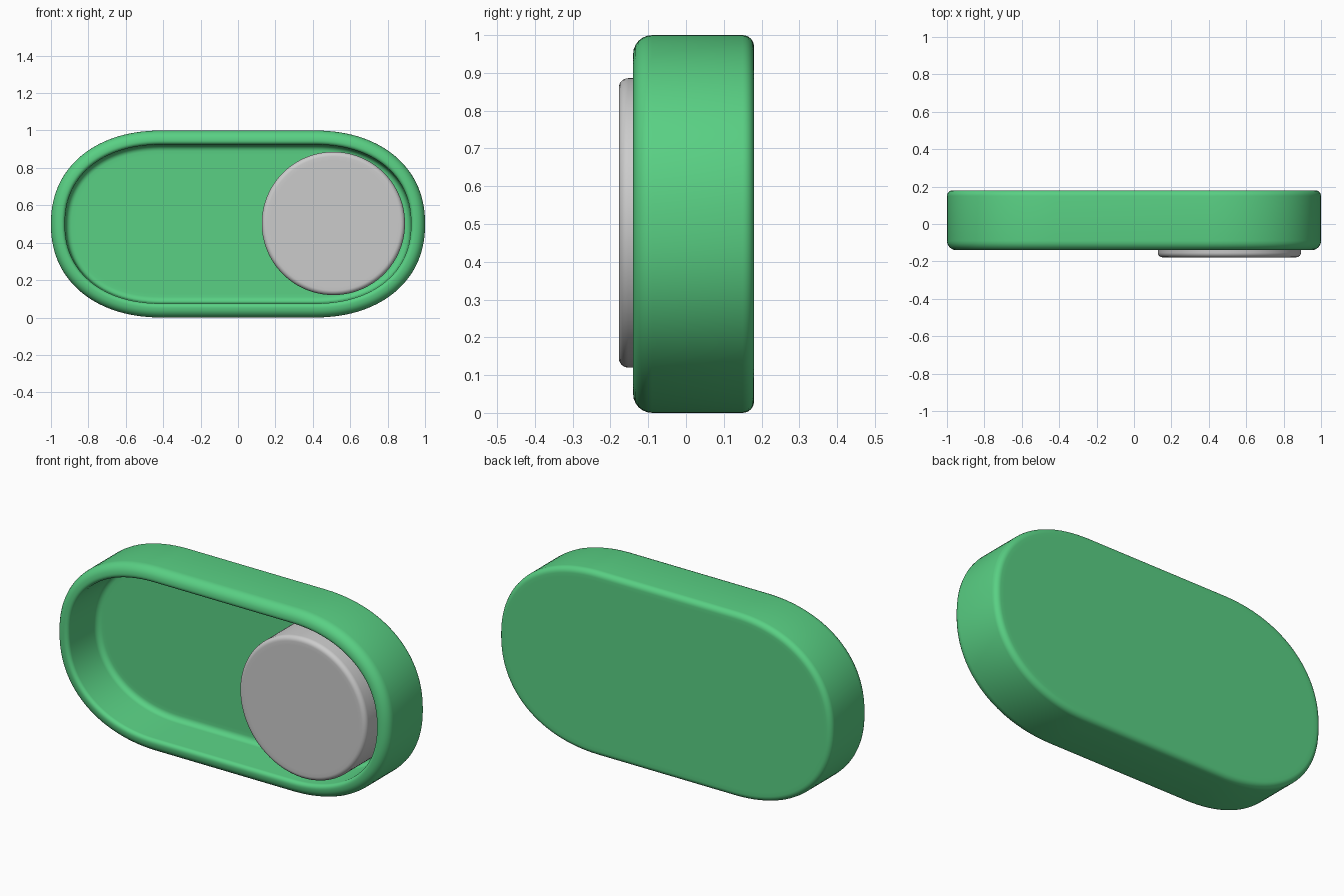
import bpy, bmesh, math
from mathutils import Vector

if "Cube" in bpy.data.objects:
    bpy.data.objects.remove(bpy.data.objects["Cube"])


def arc(cx, cy, r, a0, a1, n=6):
    """Fillet points for a (inset, depth) profile, angles in degrees."""
    return [(cx + r * math.cos(math.radians(a0 + (a1 - a0) * i / n)),
             cy + r * math.sin(math.radians(a0 + (a1 - a0) * i / n)))
            for i in range(n + 1)]


def pill(t):
    """Soft stadium outline, 2 wide and 1 tall."""
    c, s, p = math.cos(t), math.sin(t), 2 / 2.2
    x = math.copysign(0.4 + 0.6 * abs(c) ** p, c)
    return Vector((x, 0.5 + math.copysign(0.5 * abs(s) ** p, s)))


def disc(t):
    return Vector((0.51 + 0.383 * math.cos(t), 0.503 + 0.383 * math.sin(t)))


def loft(name, outline, profile, count=128):
    """Sweep an (inset, depth) profile round an outline and cap both ends."""
    bm = bmesh.new()
    ts = [(i + 0.5) * math.tau / count for i in range(count)]
    points = []
    for t in ts:
        d = (outline(t + 1e-4) - outline(t - 1e-4)).normalized()
        points.append((outline(t), Vector((d.y, -d.x))))
    rings = []
    for inset, y in profile:
        ring = []
        for p, n in points:
            q = p - n * inset
            ring.append(bm.verts.new((q.x, y, q.y)))
        rings.append(ring)
    for a, b in zip(rings, rings[1:]):
        for i in range(count):
            j = (i + 1) % count
            bm.faces.new((a[i], a[j], b[j], b[i]))
    bm.faces.new(rings[0])
    bm.faces.new(rings[-1])
    bmesh.ops.recalc_face_normals(bm, faces=bm.faces)
    mesh = bpy.data.meshes.new(name)
    bm.to_mesh(mesh)
    bm.free()
    ob = bpy.data.objects.new(name, mesh)
    bpy.context.collection.objects.link(ob)
    bpy.ops.object.select_all(action='DESELECT')
    ob.select_set(True)
    bpy.context.view_layer.objects.active = ob
    bpy.ops.object.shade_smooth_by_angle(angle=math.radians(35))
    return ob


# Green tray: rounded back edge, rounded lip, recess with filleted floor
tray_profile = (
    [(0.05, 0.18)]
    + arc(0.03, 0.15, 0.03, 90, 180)
    + arc(0.05, -0.09, 0.05, 180, 270)
    + arc(0.055, -0.12, 0.02, 270, 360)
    + arc(0.11, 0.075, 0.03, 180, 90)
    + [(0.13, 0.105)]
)
tray = loft("switch_tray", pill, tray_profile)
green = bpy.data.materials.new("green")
green.diffuse_color = (0.10, 0.63, 0.23, 1)
green.use_nodes = True
green.node_tree.nodes["Principled BSDF"].inputs["Base Color"].default_value = green.diffuse_color
tray.data.materials.append(green)

# Grey round knob at the right end, resting on the recess floor
knob_profile = [(0, 0.11)] + arc(0.025, -0.153, 0.025, 180, 270) + [(0.045, -0.178)]
loft("switch_knob", disc, knob_profile)
